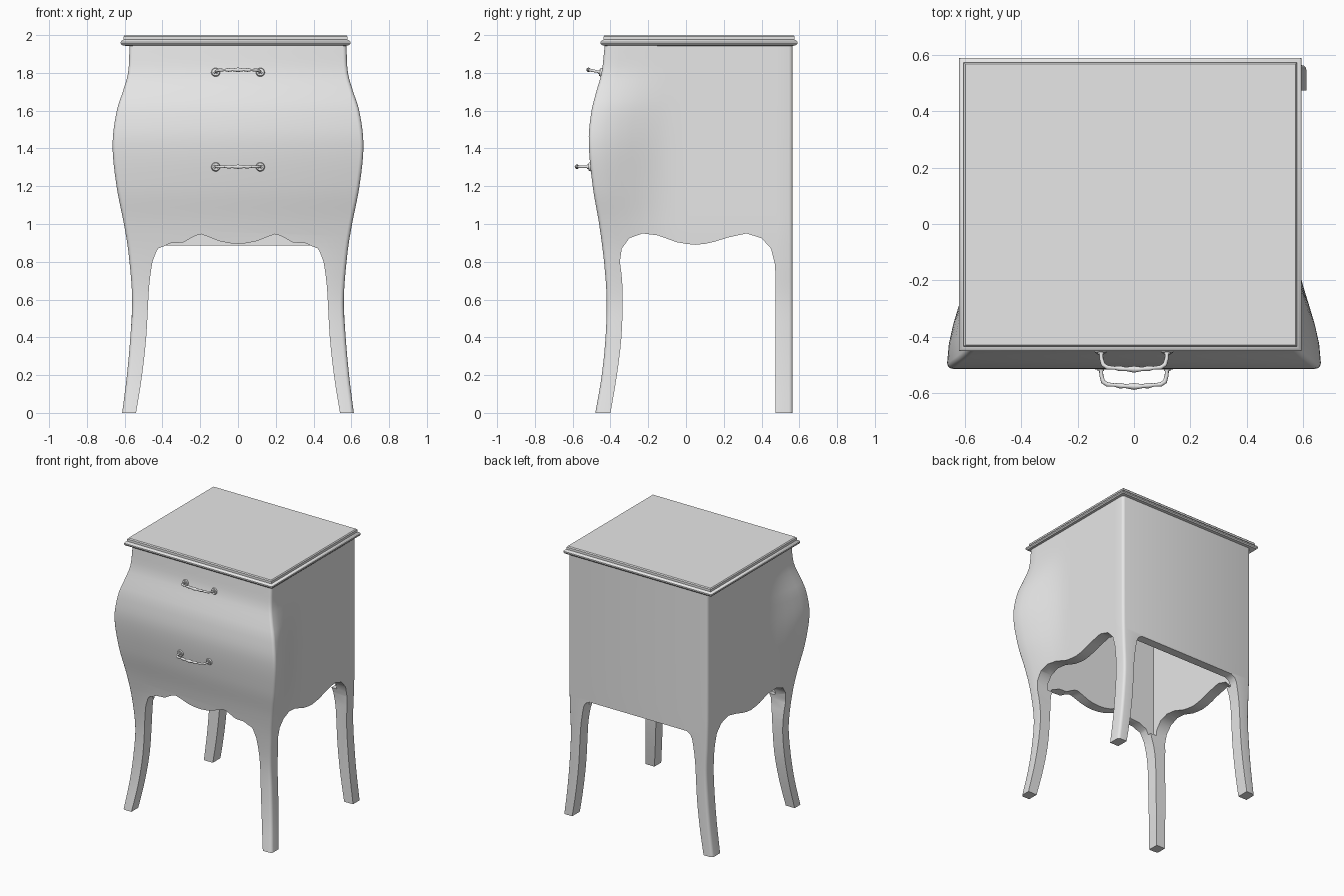
import bpy, bmesh, math
from mathutils import Matrix, Vector

cube = bpy.data.objects.get("Cube")
if cube:
    bpy.data.objects.remove(cube, do_unlink=True)

grey = bpy.data.materials.new("plain_grey")
grey.use_nodes = True
grey.diffuse_color = (0.8, 0.8, 0.8, 1)
grey.node_tree.nodes["Principled BSDF"].inputs["Base Color"].default_value = (0.8, 0.8, 0.8, 1)


def smooth(table, t):
    """Smooth curve through (t, value) pairs."""
    t = min(max(t, table[0][0]), table[-1][0])
    i = max(k for k in range(len(table) - 1) if table[k][0] <= t)

    def slope(k):
        a, b = table[max(k - 1, 0)], table[min(k + 1, len(table) - 1)]
        return (b[1] - a[1]) / (b[0] - a[0])
    (t0, v0), (t1, v1) = table[i], table[i + 1]
    h = t1 - t0
    u = (t - t0) / h
    return ((2*u**3 - 3*u**2 + 1) * v0 + (u**3 - 2*u**2 + u) * h * slope(i)
            + (3*u**2 - 2*u**3) * v1 + (u**3 - u**2) * h * slope(i + 1))


def finish(name, bm):
    bmesh.ops.recalc_face_normals(bm, faces=bm.faces)
    mesh = bpy.data.meshes.new(name)
    bm.to_mesh(mesh)
    bm.free()
    ob = bpy.data.objects.new(name, mesh)
    mesh.materials.append(grey)
    bpy.context.collection.objects.link(ob)
    return ob


def loft(name, rings):
    bm = bmesh.new()
    rows = [[bm.verts.new(p) for p in ring] for ring in rings]
    n = len(rows[0])
    for a, b in zip(rows, rows[1:]):
        for i in range(n):
            bm.faces.new((a[i], a[(i + 1) % n], b[(i + 1) % n], b[i]))
    bm.faces.new(rows[0])
    bm.faces.new(rows[-1])
    return finish(name, bm)


def activate(ob):
    bpy.ops.object.select_all(action='DESELECT')
    ob.select_set(True)
    bpy.context.view_layer.objects.active = ob


def shade(ob, angle=35):
    activate(ob)
    bpy.ops.object.shade_smooth_by_angle(angle=math.radians(angle))


def cut(ob, cutter):
    cutter.hide_render = True
    mod = ob.modifiers.new("cut", 'BOOLEAN')
    mod.operation, mod.solver, mod.object = 'DIFFERENCE', 'EXACT', cutter
    activate(ob)
    bpy.ops.object.modifier_apply(modifier=mod.name)
    bpy.data.objects.remove(cutter, do_unlink=True)


# Outlines of the swelling front corner and the plain back corner, by height
FRONT_X = [(0, .613), (.2, .588), (.4, .57), (.6, .56), (.85, .58), (1, .604), (1.2, .643),
           (1.42, .664), (1.6, .642), (1.7, .61), (1.8, .582), (1.95, .574)]
FRONT_Y = [(0, -.48), (.2, -.446), (.4, -.426), (.6, -.42), (.8, -.434), (1, -.46), (1.2, -.494),
           (1.44, -.515), (1.6, -.5), (1.7, -.475), (1.8, -.447), (1.95, -.43)]
BACK_X = [(0, .613), (.2, .588), (.4, .57), (.6, .56), (.8, .567), (1, .572), (1.95, .573)]
BACK_Y = .565


def section(z):
    fx, fy, bx = smooth(FRONT_X, z), smooth(FRONT_Y, z), smooth(BACK_X, z)
    r = .02
    half = []
    for k in range(4):  # rounded front corner
        a = math.pi / 6 * k
        half.append((fx - r + r * math.sin(a), fy + r - r * math.cos(a)))
    for k in range(1, 15):  # side, where the swelling fades out
        y = fy + r + (BACK_Y - fy - 2 * r) * k / 15
        u = min(max((-.06 - y) / (-.06 - fy - r), 0), 1)
        half.append((bx + (fx - bx) * u * u * (3 - 2 * u), y))
    for k in range(4):  # rounded back corner
        a = math.pi / 6 * k
        half.append((bx - r + r * math.cos(a), BACK_Y - r + r * math.sin(a)))
    return [(x, y, z) for x, y in half] + [(-x, y, z) for x, y in reversed(half)]


cabinet = loft("cabinet_and_legs", [section(1.95 * i / 52) for i in range(53)])

# Inner edges of the legs, then the scalloped aprons
LEG_X = [(-.1, .56), (0, .54), (.2, .508), (.4, .486), (.6, .475), (.7, .468), (.8, .453)]
LEG_Y = [(-.1, -.42), (0, -.4), (.2, -.366), (.4, -.342), (.6, -.335), (.7, -.338), (.8, -.35)]
LEVELS = [-.1] + [.8 * i / 12 for i in range(13)]
leg_in = [(smooth(LEG_X, z), z) for z in LEVELS]
front_half = [(.43, .86), (.42, .872), (.385, .885), (.36, .898), (.29, .902), (.25, .925), (.22, .94),
              (.195, .946), (.15, .93), (.1, .91), (.05, .899)]
back_half = [(.445, .84), (.43, .868), (.4, .885)]


def mirrored(half, middle):
    return half + middle + [(-x, z) for x, z in reversed(half)]


front_gap = mirrored(leg_in + front_half, [(0, .895)])
back_gap = mirrored(leg_in + back_half, [])
side_top = [(-.34, .87), (-.3, .925), (-.23, .95), (-.15, .94), (-.1, .922), (-.05, .904), (0, .895),
            (.05, .89), (.1, .895), (.15, .906), (.22, .928), (.32, .95), (.4, .925), (.45, .87), (.47, .79)]
side_gap = [(smooth(LEG_Y, z), z) for z in LEVELS] + side_top + [(.475, .72), (.475, -.1)]

cut(cabinet, loft("front_gap", [[(x, y, z) for x, z in front_gap] for y in (-1, 0)]))
cut(cabinet, loft("back_gap", [[(x, y, z) for x, z in back_gap] for y in (-.02, 1)]))
cut(cabinet, loft("side_gap", [[(x, y, z) for y, z in side_gap] for x in (-1, 1)]))
cut(cabinet, loft("inner_space", [[(x, y, z) for x, y in ((-.49, -.375), (.49, -.375), (.49, .5), (-.49, .5))]
                                  for z in (.83, 1.91)]))
shade(cabinet)

# Moulded top
x0, x1, y0, y1 = -.621, .595, -.452, .59
moulding = [(.025, 1.943), (.006, 1.947), (0, 1.955), (0, 1.964), (.006, 1.972), (.016, 1.976),
            (.016, 1.993), (.022, 2)]
lid = loft("top_board", [[(x0 + d, y0 + d, z), (x1 - d, y0 + d, z), (x1 - d, y1 - d, z), (x0 + d, y1 - d, z)]
                         for d, z in moulding])
shade(lid)

# Drawer handles: a bowed bar with beads, on two round plates
BAR = [(.118, .01, .007), (.116, -.03, .007), (.11, -.052, .008), (.095, -.062, .008), (.07, -.064, .006),
       (.05, -.066, .01), (.03, -.068, .007)]


def handle(name, z, tilt):
    path = BAR + [(0, -.069, .012)] + [(-x, y, r) for x, y, r in reversed(BAR)]
    rings = []
    for i, (x, y, r) in enumerate(path):
        a, b = path[max(i - 1, 0)], path[min(i + 1, len(path) - 1)]
        along = Vector((b[0] - a[0], b[1] - a[1], 0)).normalized()
        side = along.cross(Vector((0, 0, 1)))
        rings.append([Vector((x, y, 0)) + side * r * math.cos(t) + Vector((0, 0, r * math.sin(t)))
                      for t in (math.tau * k / 10 for k in range(10))])
    bar = loft(name + "_bar", rings)
    bm = bmesh.new()
    for s in (-1, 1):
        for radius, depth in ((.025, .014), (.014, .026)):
            place = Matrix.Translation((s * .118, -.002, 0)) @ Matrix.Rotation(math.pi / 2, 4, 'X')
            bmesh.ops.create_cone(bm, cap_ends=True, segments=20, radius1=radius, radius2=radius * .8,
                                  depth=depth, matrix=place)
    plates = finish(name + "_plates", bm)
    for ob in (bar, plates):
        ob.location = (0, smooth(FRONT_Y, z) - .002, z)
        ob.rotation_euler.x = tilt
        shade(ob, 50)


handle("upper_handle", 1.803, math.radians(-11))
handle("lower_handle", 1.303, 0)
